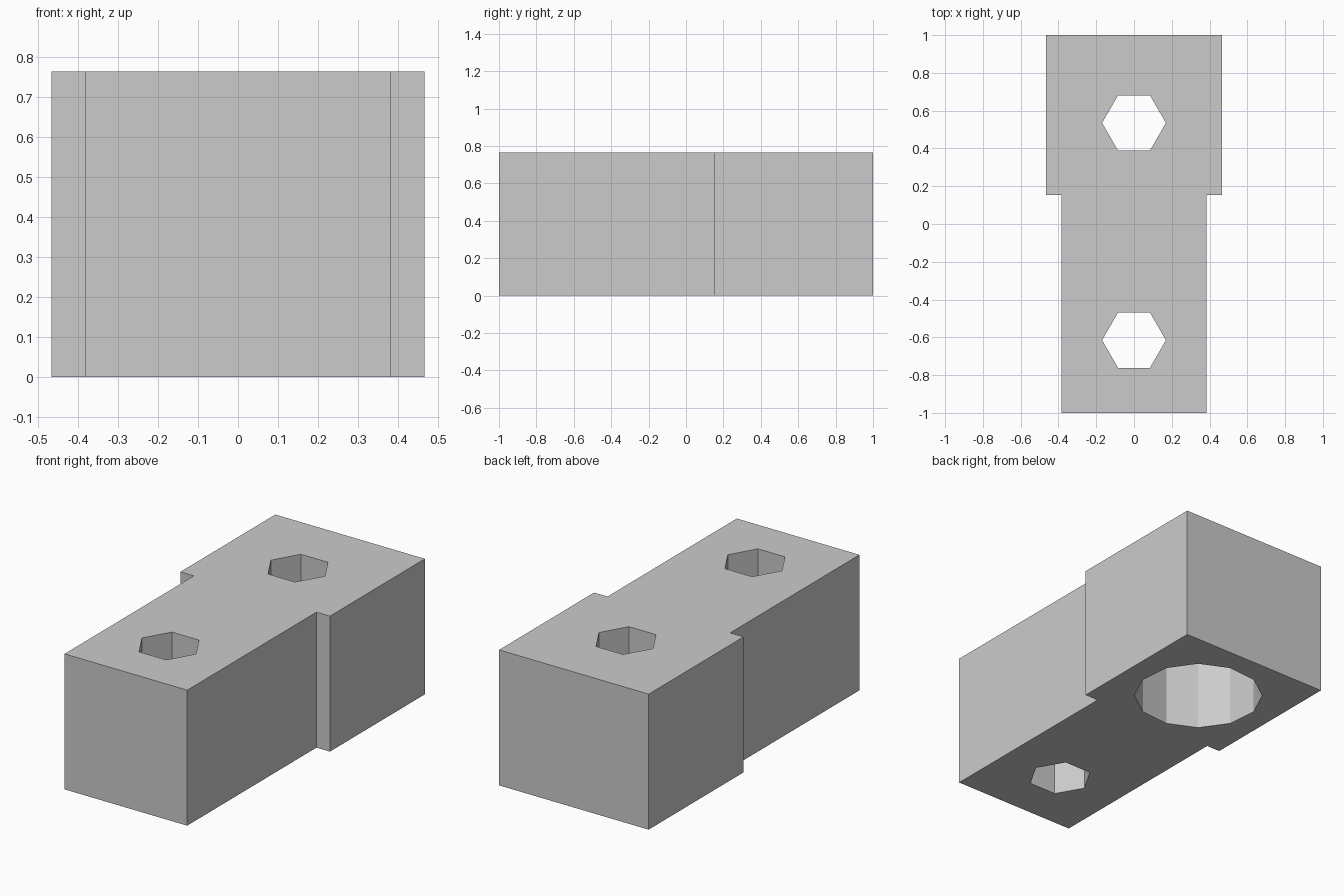
import bpy, bmesh
from math import radians
from mathutils import Matrix

cube = bpy.data.objects.get("Cube")
if cube:
    bpy.data.objects.remove(cube, do_unlink=True)

HEIGHT = 0.765

grey = bpy.data.materials.new("plain_grey")
grey.use_nodes = True
colour = (0.6, 0.6, 0.6, 1)
grey.diffuse_color = colour
grey.node_tree.nodes["Principled BSDF"].inputs["Base Color"].default_value = colour


def add_object(name, bm):
    bmesh.ops.recalc_face_normals(bm, faces=bm.faces)
    mesh = bpy.data.meshes.new(name)
    bm.to_mesh(mesh)
    bm.free()
    mesh.materials.append(grey)
    obj = bpy.data.objects.new(name, mesh)
    bpy.context.collection.objects.link(obj)
    return obj


def drill(target, name, y, radius, sides, bottom, top, turn=0):
    """Cut a straight prism-shaped hole, then discard the cutter."""
    bm = bmesh.new()
    place = Matrix.Translation((0, y, (bottom + top) / 2)) @ Matrix.Rotation(radians(turn), 4, "Z")
    bmesh.ops.create_cone(bm, cap_ends=True, segments=sides, radius1=radius,
                          radius2=radius, depth=top - bottom, matrix=place)
    cutter = add_object(name, bm)
    cutter.hide_render = True
    mod = target.modifiers.new(name, "BOOLEAN")
    mod.operation = "DIFFERENCE"
    mod.solver = "EXACT"
    mod.object = cutter
    bpy.context.view_layer.objects.active = target
    bpy.ops.object.modifier_apply(modifier=mod.name)
    bpy.data.objects.remove(cutter, do_unlink=True)


# Stepped block: half outline mirrored across x, then extruded upward
half = [(0.383, -1), (0.383, 0.153), (0.467, 0.153), (0.467, 1)]
outline = half + [(-x, y) for x, y in reversed(half)]
bm = bmesh.new()
base = bm.faces.new([bm.verts.new((x, y, 0)) for x, y in outline])
extruded = bmesh.ops.extrude_face_region(bm, geom=[base], use_keep_orig=True)
bmesh.ops.translate(bm, vec=(0, 0, HEIGHT),
                    verts=[g for g in extruded["geom"] if isinstance(g, bmesh.types.BMVert)])
block = add_object("stepped_block", bm)

# Six-sided through holes, with corners pointing sideways
for name, y in (("front_hole", -0.615), ("back_hole", 0.535)):
    drill(block, name, y, 0.169, 6, -0.1, HEIGHT + 0.1, turn=30)

# Wide recess under the back hole
drill(block, "back_recess", 0.535, 0.342, 12, -0.1, 0.5, turn=20)
